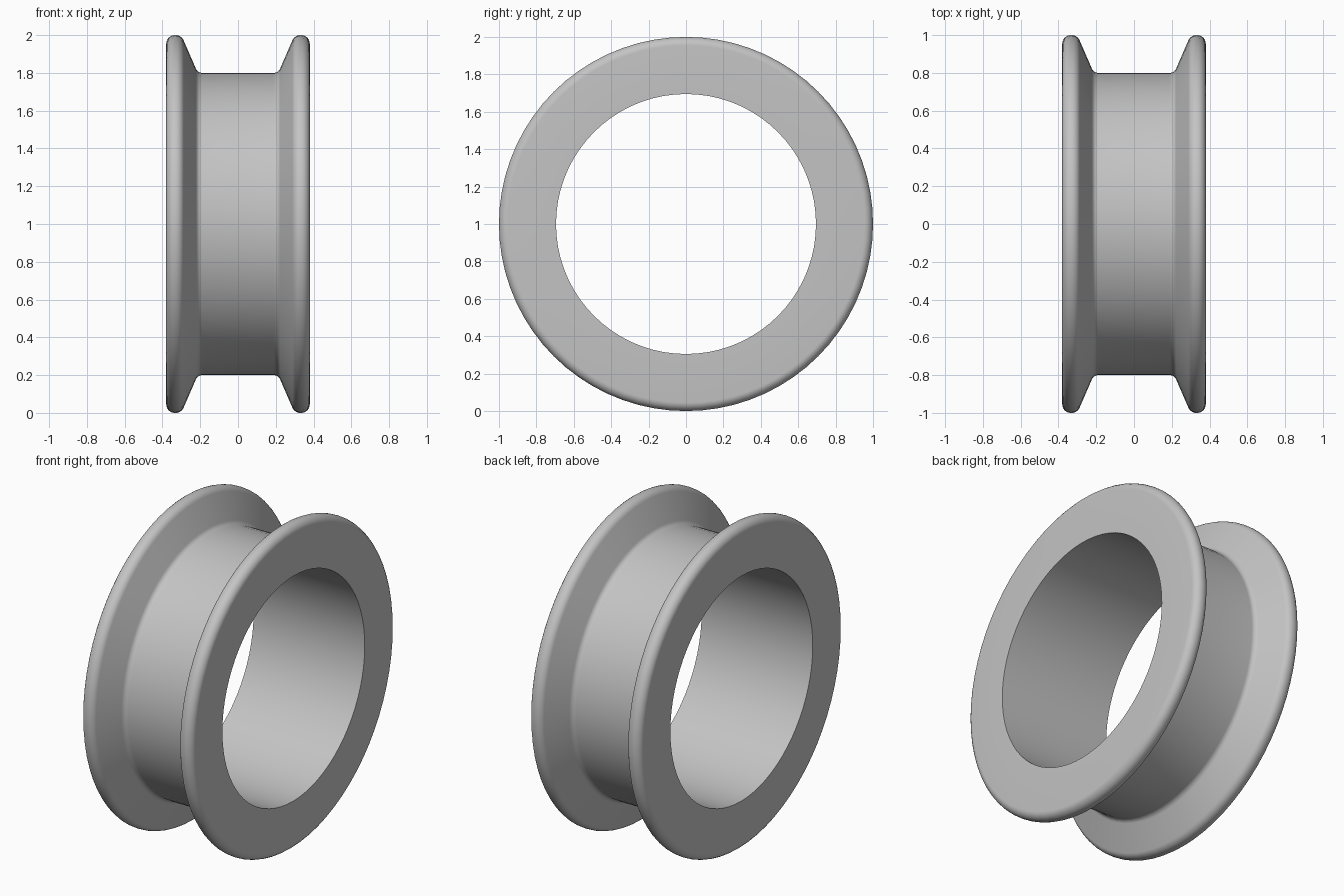
import bpy, bmesh, math
from mathutils import Vector

if "Cube" in bpy.data.objects:
    bpy.data.objects.remove(bpy.data.objects["Cube"], do_unlink=True)

SEGMENTS = 72
CENTRE_Z = 1.0


def fillet(before, corner, after, radius, steps=6):
    """Points of a round that replaces a profile corner."""
    a, c, b = Vector(before), Vector(corner), Vector(after)
    u, v = (a - c).normalized(), (b - c).normalized()
    half = u.angle(v) / 2
    centre = c + (u + v).normalized() * (radius / math.sin(half))
    start = c + u * (radius / math.tan(half)) - centre
    end = c + v * (radius / math.tan(half)) - centre
    return [centre + start.lerp(end, i / steps).normalized() * radius
            for i in range(steps + 1)]


# Half profile as (x, radius): bore edge, rim, sloped flange, groove floor
bore, rim, tip, root, floor = (0.38, 0.695), (0.38, 1.0), (0.3, 1.0), (0.213, 0.8), (0, 0.8)
half = [Vector(bore)]
half += fillet(bore, rim, tip, 0.045)
half += fillet(rim, tip, root, 0.045)
half += fillet(tip, root, floor, 0.035)
profile = half + [Vector((-p.x, p.y)) for p in reversed(half)]

# Revolve the closed profile around the x axis
bm = bmesh.new()
rings = []
for s in range(SEGMENTS):
    t = math.tau * s / SEGMENTS
    rings.append([bm.verts.new((p.x, p.y * math.sin(t), CENTRE_Z + p.y * math.cos(t)))
                  for p in profile])
for s in range(SEGMENTS):
    r0, r1 = rings[s], rings[(s + 1) % SEGMENTS]
    for i in range(len(profile)):
        j = (i + 1) % len(profile)
        bm.faces.new((r0[i], r0[j], r1[j], r1[i]))
bmesh.ops.recalc_face_normals(bm, faces=bm.faces)
mesh = bpy.data.meshes.new("flanged_ring")
bm.to_mesh(mesh)
bm.free()
ring = bpy.data.objects.new("flanged_ring", mesh)
bpy.context.collection.objects.link(ring)

# Plain grey material
grey = bpy.data.materials.new("light_grey")
grey.use_nodes = True
colour = (0.55, 0.55, 0.55, 1)
grey.diffuse_color = colour
for node in grey.node_tree.nodes:
    if node.type == "BSDF_PRINCIPLED":
        node.inputs["Base Color"].default_value = colour
mesh.materials.append(grey)

# Smooth curves with crisp bore edges
bpy.ops.object.select_all(action="DESELECT")
ring.select_set(True)
bpy.context.view_layer.objects.active = ring
bpy.ops.object.shade_smooth_by_angle(angle=math.radians(30))
